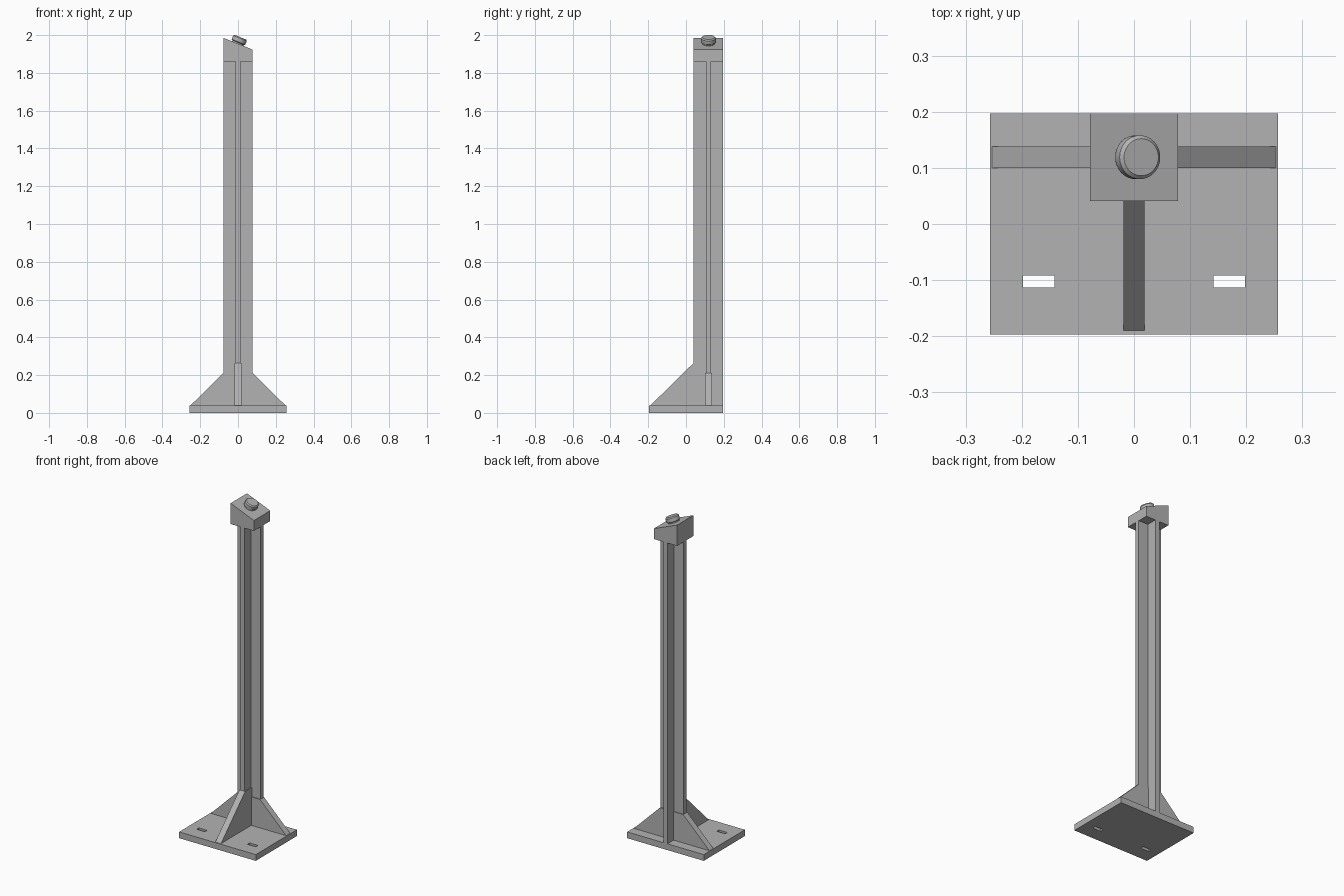
import bpy, bmesh
from math import atan2, pi
from mathutils import Matrix, Vector

cube = bpy.data.objects.get("Cube")
if cube:
    bpy.data.objects.remove(cube)

grey = bpy.data.materials.new("plain grey")
grey.use_nodes = True
colour = (0.45, 0.45, 0.45, 1)
grey.diffuse_color = colour
grey.node_tree.nodes["Principled BSDF"].inputs["Base Color"].default_value = colour

POST_Y = 0.119      # centre line of the post
HALF = 0.078        # half width of post and cap
PLATE_X, PLATE_Y, PLATE_TOP = 0.257, 0.197, 0.038
CAP_BOTTOM, CAP_LOW, CAP_HIGH = 1.86, 1.923, 1.986


def prism(name, outline, depth):
    """Extrude an outline of 3D points along the depth vector."""
    bm = bmesh.new()
    face = bm.faces.new([bm.verts.new(p) for p in outline])
    moved = bmesh.ops.extrude_face_region(bm, geom=[face], use_keep_orig=True)["geom"]
    bmesh.ops.translate(bm, vec=depth, verts=[v for v in moved if isinstance(v, bmesh.types.BMVert)])
    bmesh.ops.recalc_face_normals(bm, faces=bm.faces)
    mesh = bpy.data.meshes.new(name)
    bm.to_mesh(mesh)
    bm.free()
    mesh.materials.append(grey)
    obj = bpy.data.objects.new(name, mesh)
    bpy.context.collection.objects.link(obj)
    return obj


def box(name, x0, x1, y0, y1, z0, z1):
    outline = [(x0, y0, z0), (x1, y0, z0), (x1, y1, z0), (x0, y1, z0)]
    return prism(name, outline, (0, 0, z1 - z0))


# Base plate with two through slots
plate = box("base_plate", -PLATE_X, PLATE_X, -PLATE_Y, PLATE_Y, 0, PLATE_TOP)
for side, x in (("left", 0.17), ("right", -0.17)):
    cutter = box(side + "_slot_cutter", x - 0.028, x + 0.028, -0.113, -0.092, -0.1, 0.1)
    cutter.hide_render = True
    cutter.hide_viewport = True
    cut = plate.modifiers.new(side + " slot", "BOOLEAN")
    cut.object = cutter
    cut.solver = "EXACT"

# Post with a cross-shaped section
w = 0.014
quarter = [(HALF, -w), (HALF, w), (w, w)]
section = []
for turn in range(4):
    for x, y in quarter:
        p = Matrix.Rotation(turn * pi / 2, 3, "Z") @ Vector((x, y, 0))
        section.append((p.x, p.y + POST_Y, PLATE_TOP))
prism("post", section, (0, 0, CAP_BOTTOM - PLATE_TOP))

# Triangular gussets on both sides and at the front
g = 0.019
for side, s in (("left", 1), ("right", -1)):
    prism(side + "_gusset", [(0, POST_Y - g, PLATE_TOP), (s * 0.253, POST_Y - g, PLATE_TOP),
                             (s * HALF, POST_Y - g, 0.21), (0, POST_Y - g, 0.21)], (0, 2 * g, 0))
front = POST_Y - HALF
prism("front_gusset", [(-g, POST_Y, PLATE_TOP), (-g, -0.19, PLATE_TOP),
                       (-g, front, 0.265), (-g, POST_Y, 0.265)], (2 * g, 0, 0))

# Cap with a sloping top
prism("cap", [(-HALF, front, CAP_BOTTOM), (HALF, front, CAP_BOTTOM),
              (HALF, front, CAP_LOW), (-HALF, front, CAP_HIGH)], (0, 2 * HALF, 0))

# Chamfered stud standing square to the slope
profile = [(0.033, -0.004), (0.033, 0.006), (0.039, 0.01), (0.039, 0.031), (0.033, 0.037)]
bm = bmesh.new()
rings = []
for r, z in profile:
    rings.append(bmesh.ops.create_circle(bm, segments=48, radius=r,
                                         matrix=Matrix.Translation((0, 0, z)))["verts"])
for low, high in zip(rings, rings[1:]):
    for i in range(len(low)):
        j = (i + 1) % len(low)
        bm.faces.new((low[i], low[j], high[j], high[i]))
bm.faces.new(rings[0])
bm.faces.new(rings[-1])
bmesh.ops.recalc_face_normals(bm, faces=bm.faces)
mesh = bpy.data.meshes.new("stud")
bm.to_mesh(mesh)
bm.free()
mesh.materials.append(grey)
stud = bpy.data.objects.new("stud", mesh)
bpy.context.collection.objects.link(stud)
stud.location = (-0.001, POST_Y, (CAP_LOW + CAP_HIGH) / 2)
stud.rotation_euler.y = atan2(CAP_HIGH - CAP_LOW, 2 * HALF)
bpy.context.view_layer.objects.active = stud
stud.select_set(True)
bpy.ops.object.shade_smooth_by_angle(angle=0.5)
